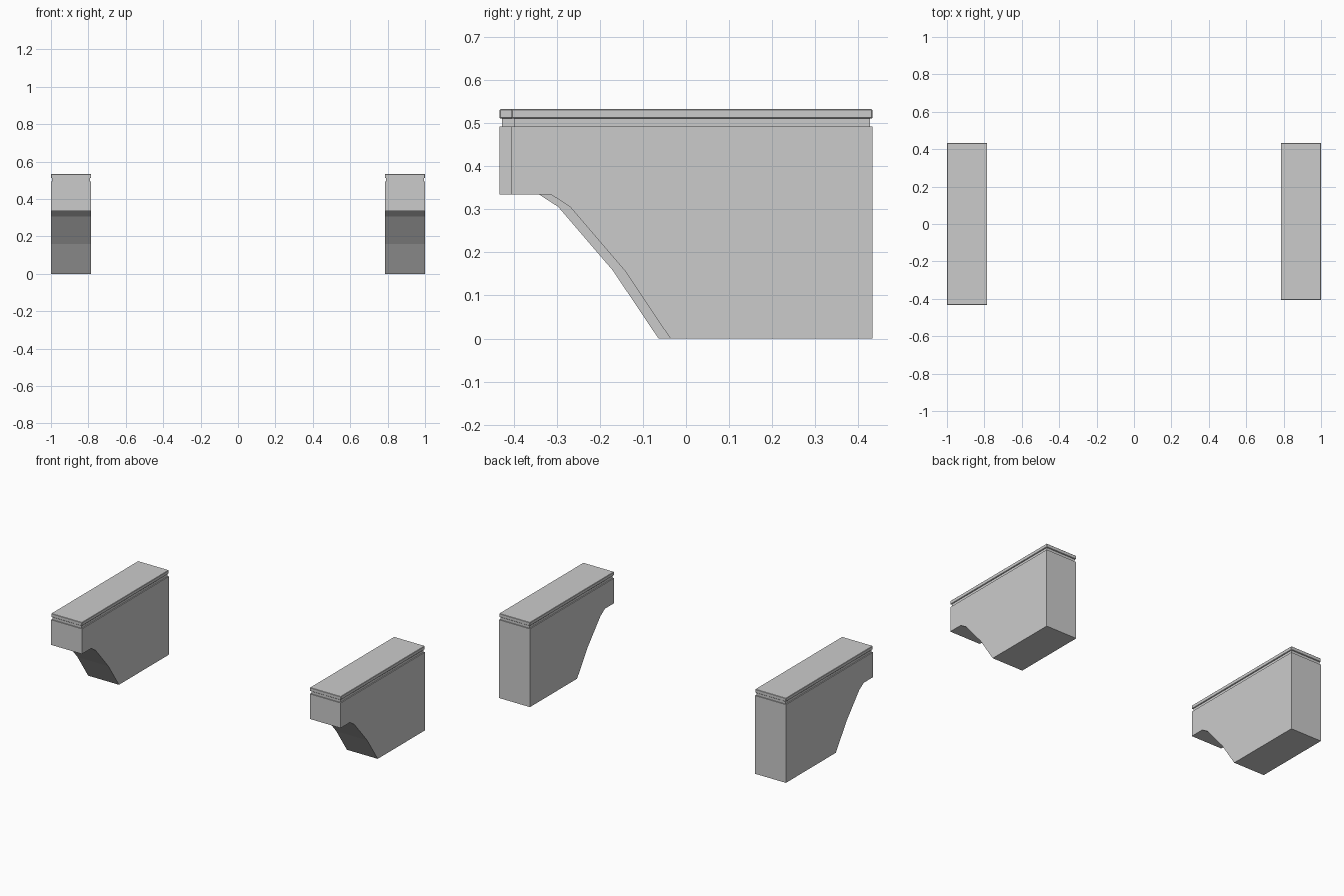
import bpy, bmesh

if "Cube" in bpy.data.objects:
    bpy.data.objects.remove(bpy.data.objects["Cube"])

X_IN, X_OUT = 0.785, 1.0
BACK = 0.433


def finish(name, bm):
    bmesh.ops.recalc_face_normals(bm, faces=bm.faces)
    mesh = bpy.data.meshes.new(name)
    bm.to_mesh(mesh)
    bm.free()
    obj = bpy.data.objects.new(name, mesh)
    bpy.context.collection.objects.link(obj)
    return obj


def extrude_profile(name, profile, x0, x1):
    bm = bmesh.new()
    face = bm.faces.new([bm.verts.new((x0, y, z)) for y, z in profile])
    ext = bmesh.ops.extrude_face_region(bm, geom=[face])
    verts = [g for g in ext["geom"] if isinstance(g, bmesh.types.BMVert)]
    bmesh.ops.translate(bm, verts=verts, vec=(x1 - x0, 0, 0))
    return finish(name, bm)


def slab(name, x0, x1, y0, y1, z0, z1):
    return extrude_profile(name, [(y0, z0), (y1, z0), (y1, z1), (y0, z1)], x0, x1)


# The right bracket is the same shape, slightly shorter at the front
for side, sign, shift in (("left", -1, 0.0), ("right", 1, 0.0275)):
    x0, x1 = sorted((sign * X_IN, sign * X_OUT))
    front = -BACK + shift

    # Bracket body with the stepped-back underside
    under = [(-0.433, 0.335), (-0.342, 0.335), (-0.297, 0.306),
             (-0.170, 0.158), (-0.064, 0.0)]
    profile = [(y + shift, z) for y, z in under]
    profile += [(BACK, 0.0), (BACK, 0.493), (front, 0.493)]
    extrude_profile(side + "_bracket_body", profile, x0, x1)

    # Recessed neck between body and cap
    r = 0.006
    slab(side + "_recessed_neck", x0 + r, x1 - r, front + r, BACK - r, 0.493, 0.511)

    # Thin cap plate with softened edges
    cap = slab(side + "_cap_plate", x0, x1, front, BACK, 0.511, 0.533)
    bevel = cap.modifiers.new("soft_edges", 'BEVEL')
    bevel.width = 0.002
    bevel.segments = 1
